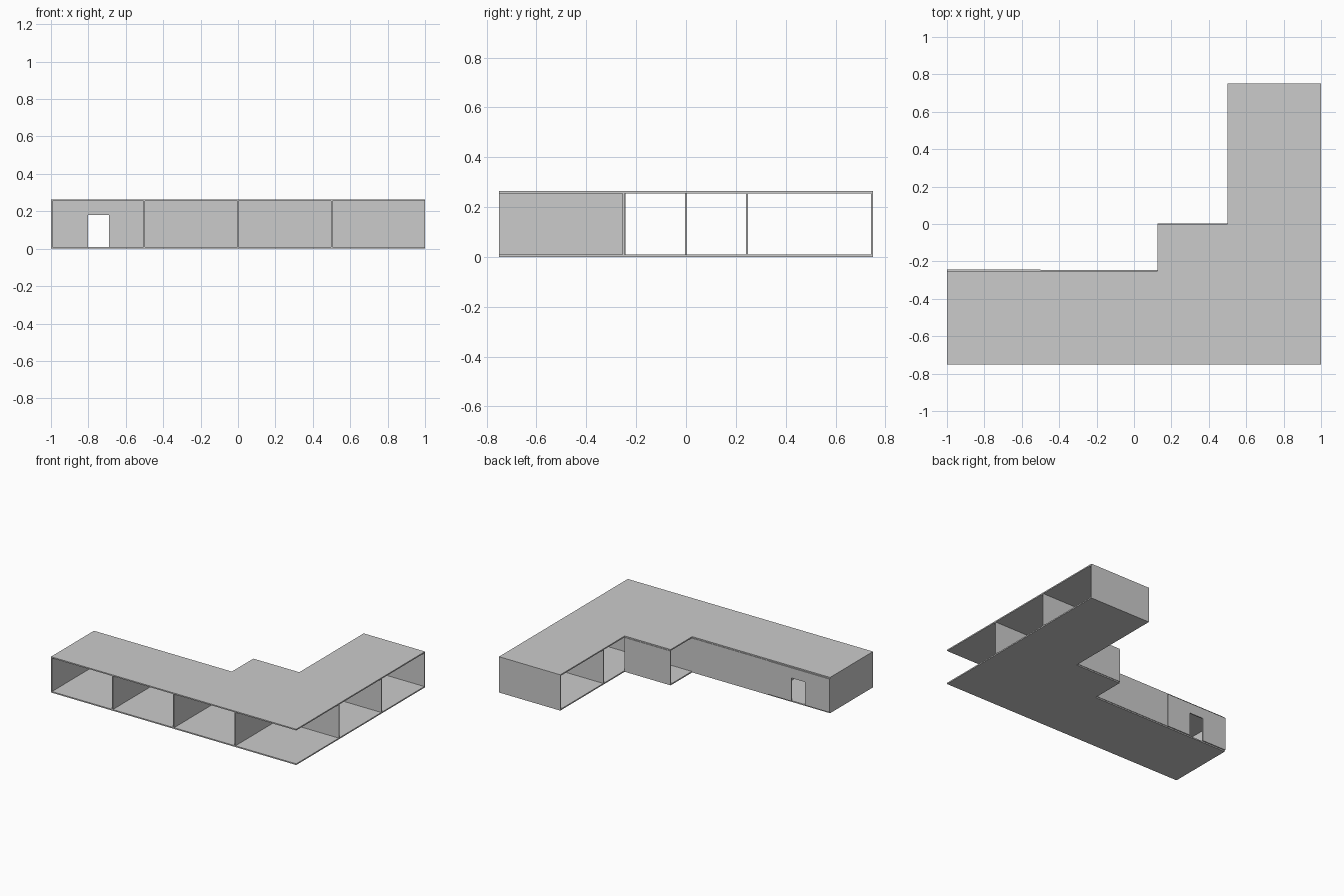
import bpy, bmesh
from mathutils import Vector

if "Cube" in bpy.data.objects:
    bpy.data.objects.remove(bpy.data.objects["Cube"])

T = 0.008            # wall thickness
H = 0.264            # overall height
SLAB = 0.009         # floor and roof thickness


def extrude(name, pts, direction):
    """Extrude a planar outline into a closed solid."""
    bm = bmesh.new()
    face = bm.faces.new([bm.verts.new(p) for p in pts])
    res = bmesh.ops.extrude_face_region(bm, geom=[face], use_keep_orig=True)
    verts = [g for g in res["geom"] if isinstance(g, bmesh.types.BMVert)]
    bmesh.ops.translate(bm, vec=Vector(direction), verts=verts)
    bmesh.ops.recalc_face_normals(bm, faces=bm.faces)
    mesh = bpy.data.meshes.new(name)
    bm.to_mesh(mesh)
    bm.free()
    obj = bpy.data.objects.new(name, mesh)
    bpy.context.collection.objects.link(obj)
    return obj


def wall(name, x0, x1, y0, y1):
    """Full-height wall between floor and roof."""
    pts = [(x0, y0, SLAB), (x1, y0, SLAB), (x1, y1, SLAB), (x0, y1, SLAB)]
    return extrude(name, pts, (0, 0, H - 2 * SLAB))


# Floor and roof share the stepped L-shaped outline
plan = [(-1, -0.75), (1, -0.75), (1, 0.75), (0.5, 0.75),
        (0.5, 0), (0.125, 0), (0.125, -0.25), (-1, -0.25)]
for name, z in (("floor", 0), ("roof", H - SLAB)):
    extrude(name, [(x, y, z) for x, y in plan], (0, 0, SLAB))

# Left end wall and room partitions
wall("left_end_wall", -1, -1 + T, -0.75, -0.25)
for i, x in enumerate((-0.5, 0, 0.5)):
    wall(f"partition_{i + 1}", x - T / 2, x + T / 2, -0.75, -0.25)

# Back wall of the first room, with a doorway
top = H - SLAB
outline = [(-1, SLAB), (-0.803, SLAB), (-0.803, 0.18), (-0.69, 0.18),
           (-0.69, SLAB), (-0.5, SLAB), (-0.5, top), (-1, top)]
extrude("door_wall", [(x, -0.25, z) for x, z in outline], (0, T, 0))

# Remaining walls running along x
wall("back_wall", -0.5, 1, -0.25 - T / 2, -0.25 + T / 2)
wall("step_wall", 0.125, 0.5, -T / 2, T / 2)
wall("wing_partition", 0.5, 1, 0.241, 0.241 + T)
wall("wing_end_wall", 0.5, 1, 0.75 - T, 0.75)
